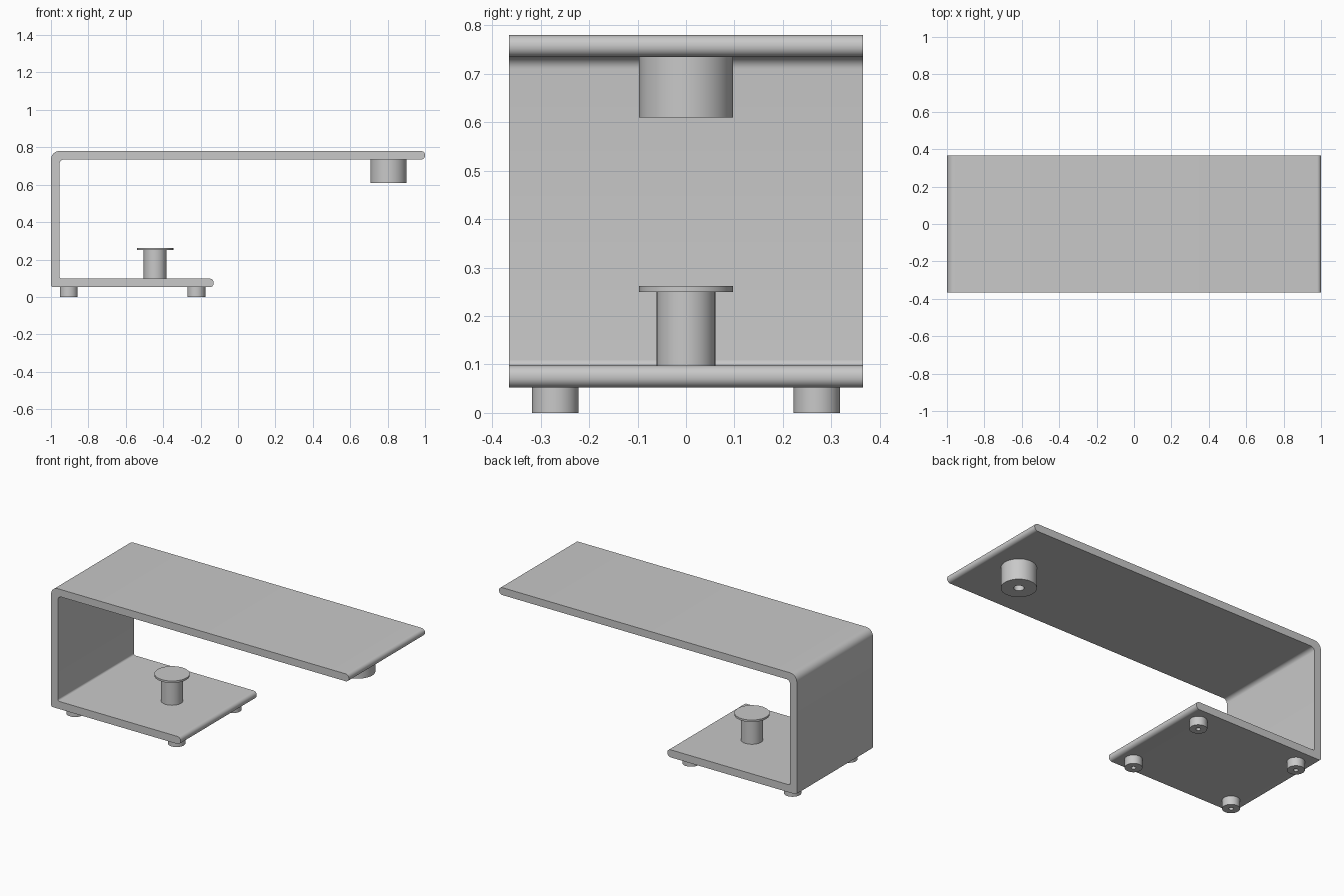
import bpy, bmesh
from math import sin, cos, pi, radians
from mathutils import Vector

cube = bpy.data.objects.get("Cube")
if cube:
    bpy.data.objects.remove(cube)

grey = bpy.data.materials.new("satin_grey")
grey.use_nodes = True
GREY = (0.58, 0.58, 0.58, 1)
grey.diffuse_color = GREY
grey.node_tree.nodes["Principled BSDF"].inputs["Base Color"].default_value = GREY


def finish(bm, name, location=(0, 0, 0)):
    """Turn a bmesh into a smooth-shaded object with crisp edges."""
    bmesh.ops.recalc_face_normals(bm, faces=bm.faces)
    mesh = bpy.data.meshes.new(name)
    bm.to_mesh(mesh)
    bm.free()
    mesh.materials.append(grey)
    obj = bpy.data.objects.new(name, mesh)
    obj.location = location
    bpy.context.collection.objects.link(obj)
    bpy.ops.object.select_all(action='DESELECT')
    obj.select_set(True)
    bpy.context.view_layer.objects.active = obj
    bpy.ops.object.shade_smooth_by_angle(angle=radians(35))
    return obj


def rounded_outline(corners, steps=8):
    """Replace each right-angle corner (x, z, radius) with an arc."""
    points = []
    for i, (x, z, r) in enumerate(corners):
        p = Vector((x, z))
        to_prev = (Vector(corners[i - 1][:2]) - p).normalized()
        to_next = (Vector(corners[(i + 1) % len(corners)][:2]) - p).normalized()
        centre = p + r * (to_prev + to_next)
        for k in range(steps + 1):
            t = k / steps * pi / 2
            points.append(centre - r * (to_prev * sin(t) + to_next * cos(t)))
    return points


def lathe(name, profile, location, segments=32):
    """Revolve an (r, z) profile about the vertical axis."""
    bm = bmesh.new()
    verts = [bm.verts.new((r, 0, z)) for r, z in profile]
    edges = [bm.edges.new(pair) for pair in zip(verts, verts[1:])]
    bmesh.ops.spin(bm, geom=verts + edges, cent=(0, 0, 0), axis=(0, 0, 1),
                   angle=2 * pi, steps=segments)
    bmesh.ops.remove_doubles(bm, verts=bm.verts, dist=1e-4)
    return finish(bm, name, location)


def bored_foot(name, radius, height, bore, location):
    """Round foot with a screw hole in its underside."""
    roof = height - 0.002
    return lathe(name, [(0, height), (radius, height), (radius, 0),
                        (bore, 0), (bore, roof), (0, roof)], location)


# Folded sheet: long top shelf, upright back and short base
HALF_DEPTH = 0.365
TOP, TOP_UNDER = 0.78, 0.735
BASE_TOP, BASE_UNDER = 0.098, 0.052
WALL, BASE_END = -0.955, -0.13
END_R = 0.0215
outline = rounded_outline([
    (1, TOP, END_R), (-1, TOP, 0.045),
    (-1, BASE_UNDER, 0.012), (BASE_END, BASE_UNDER, END_R),
    (BASE_END, BASE_TOP, END_R), (WALL, BASE_TOP, 0.012),
    (WALL, TOP_UNDER, 0.025), (1, TOP_UNDER, END_R)])
bm = bmesh.new()
side = bm.faces.new([bm.verts.new((p.x, -HALF_DEPTH, p.y)) for p in outline])
extruded = bmesh.ops.extrude_face_region(bm, geom=[side], use_keep_orig=True)
moved = [v for v in extruded["geom"] if isinstance(v, bmesh.types.BMVert)]
bmesh.ops.translate(bm, verts=moved, vec=(0, 2 * HALF_DEPTH, 0))
finish(bm, "folded_frame")

# Post with a thin flat cap, standing on the base
lathe("post", [(0, 0), (0.061, 0), (0.061, 0.153), (0, 0.153)],
      (-0.443, 0, BASE_TOP))
lathe("post_cap", [(0, 0), (0.097, 0), (0.097, 0.012), (0, 0.012)],
      (-0.443, 0, 0.25))

# Bored boss hanging under the free end of the shelf
bored_foot("shelf_boss", 0.097, TOP_UNDER - 0.61, 0.028, (0.805, 0, 0.61))

# Four small bored feet under the base
for x, end in ((-0.905, "right"), (-0.223, "left")):
    for y, row in ((-0.27, "front"), (0.27, "back")):
        bored_foot(f"foot_{row}_{end}", 0.048, BASE_UNDER, 0.013, (x, y, 0))
